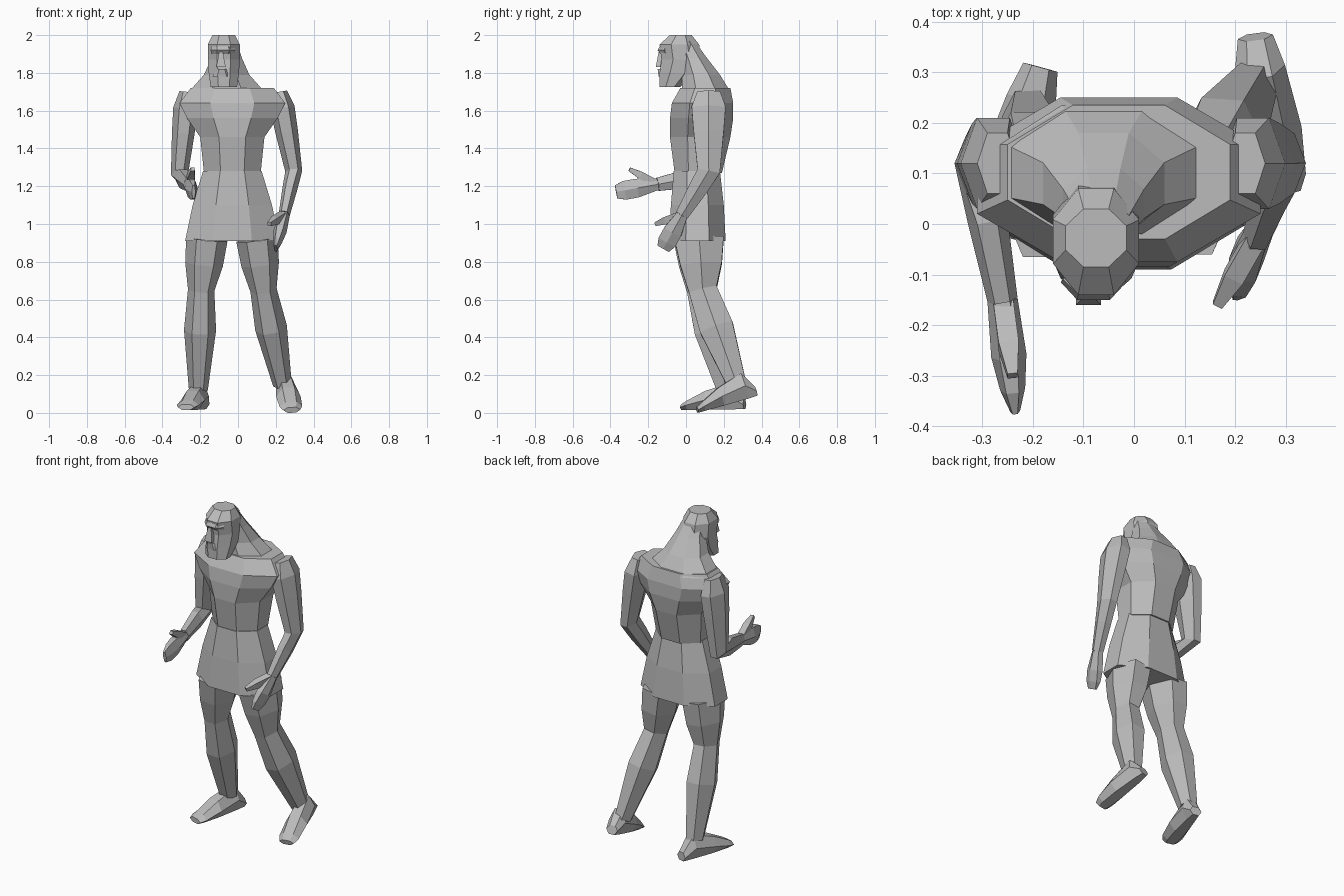
import bpy, bmesh, math
from mathutils import Vector

cube = bpy.data.objects.get("Cube")
if cube:
    bpy.data.objects.remove(cube, do_unlink=True)

grey = bpy.data.materials.new("plain grey")
grey.use_nodes = True
colour = (.5, .5, .5, 1)
grey.diffuse_color = colour
grey.node_tree.nodes["Principled BSDF"].inputs["Base Color"].default_value = colour


def skin(name, rings):
    """Join rings of points into a closed, flat-shaded tube."""
    bm = bmesh.new()
    loops = [[bm.verts.new(point) for point in ring] for ring in rings]
    count = len(loops[0])
    for lower, upper in zip(loops, loops[1:]):
        for i in range(count):
            j = (i + 1) % count
            bm.faces.new((lower[i], lower[j], upper[j], upper[i]))
    bm.faces.new(loops[0])
    bm.faces.new(loops[-1])
    bmesh.ops.recalc_face_normals(bm, faces=bm.faces)
    mesh = bpy.data.meshes.new(name)
    bm.to_mesh(mesh)
    bm.free()
    mesh.materials.append(grey)
    bpy.context.collection.objects.link(bpy.data.objects.new(name, mesh))


def unit_ring(count):
    """Regular polygon with a flat front, fitted to a square."""
    angles = [math.tau * (i + .5) / count for i in range(count)]
    widest = max(math.sin(angle) for angle in angles)
    deepest = max(math.cos(angle) for angle in angles)
    return [(math.sin(angle) / widest, math.cos(angle) / deepest) for angle in angles]


def stack(name, centre, levels, count=8):
    """Loft level rings given as (height, half width, front, back)."""
    rings = []
    for height, half, front, back in levels:
        middle, depth = (front + back) / 2, (back - front) / 2
        rings.append([(centre + u * half, middle + v * depth, height) for u, v in unit_ring(count)])
    skin(name, rings)


def limb(name, joints, profile, count=6, grounded=False):
    """Loft (joint position, half width, half depth) sections along joints."""
    joints = [Vector(joint) for joint in joints]
    points = []
    for position, half, depth in profile:
        start = min(int(position), len(joints) - 2)
        point = joints[start].lerp(joints[start + 1], position - start)
        if grounded:
            point.z += depth
        points.append(point)
    rings = []
    for i, (position, half, depth) in enumerate(profile):
        ahead = points[min(i + 1, len(points) - 1)]
        behind = points[max(i - 1, 0)]
        direction = (ahead - behind).normalized()
        if grounded:
            direction = (joints[-1] - joints[0]).normalized()
        side = Vector((1, 0, 0))
        side = (side - direction * side.dot(direction)).normalized()
        deep = direction.cross(side)
        rings.append([points[i] + side * u * half + deep * v * depth for u, v in unit_ring(count)])
    skin(name, rings)


# Shared cross-sections, so both sides of the body match
arm_shape = [(0, .04, .06), (.2, .065, .09), (.5, .06, .08), (1, .045, .06), (1.4, .04, .05), (2, .03, .035)]
hand_shape = [(0, .03, .03), (.5, .035, .05), (.8, .025, .05), (1, .01, .035)]
thumb_shape = [(0, .02, .02), (.6, .02, .02), (1, .01, .01)]
leg_shape = [(0, .11, .13), (.5, .1, .11), (1, .07, .075), (1.4, .085, .09), (2, .05, .05)]
foot_shape = [(0, .035, .025), (.2, .05, .07), (.6, .065, .05), (.9, .06, .025), (1, .045, .015)]


def arm(side, shoulder, elbow, wrist, fingertip, thumbtip):
    limb(side + "_arm", [shoulder, elbow, wrist], arm_shape)
    limb(side + "_hand", [wrist, fingertip], hand_shape)
    limb(side + "_thumb", [wrist, thumbtip], thumb_shape, count=4)


def leg(side, hip, knee, ankle, heel, toe):
    limb(side + "_leg", [hip, knee, ankle], leg_shape)
    limb(side + "_foot", [heel, toe], foot_shape, grounded=True)


# Body: flared skirt, then chest, shoulders and thick neck
stack("tunic_skirt", -.03, [(.91, .25, -.09, .21), (1.1, .21, -.08, .2), (1.28, .155, -.065, .18)])
stack("torso", -.03, [
    (1.27, .15, -.06, .19),
    (1.46, .17, -.085, .235),
    (1.56, .24, -.085, .25),
    (1.64, .28, -.075, .25),
    (1.72, .22, -.03, .235)])
stack("neck", -.06, [
    (1.7, .2, -.02, .235),
    (1.79, .12, -.02, .18),
    (1.88, .08, -.03, .11),
    (1.97, .05, -.05, .045)])

# Head and face
stack("head", -.075, [
    (1.725, .07, -.14, -.03),
    (1.8, .08, -.14, .05),
    (1.87, .085, -.13, .08),
    (1.95, .085, -.14, .07),
    (2, .06, -.085, .03)])
stack("brow", -.08, [(1.9, .06, -.135, -.08), (1.92, .065, -.15, -.08), (1.94, .06, -.14, -.08)], count=6)
stack("nose", -.09, [(1.83, .025, -.16, -.1), (1.91, .01, -.145, -.1)], count=4)
stack("moustache", -.085, [(1.78, .05, -.145, -.1), (1.82, .03, -.15, -.1)], count=6)

# Right arm reaches forward, left arm hangs
arm("right", shoulder=(-.27, .12, 1.7), elbow=(-.31, .12, 1.26), wrist=(-.26, -.15, 1.21),
    fingertip=(-.235, -.37, 1.17), thumbtip=(-.24, -.3, 1.29))
arm("left", shoulder=(.22, .12, 1.7), elbow=(.295, .12, 1.28), wrist=(.245, -.02, 1.05),
    fingertip=(.2, -.12, .87), thumbtip=(.165, -.16, 1))

# Legs stand with bent knees, left heel raised
leg("right", hip=(-.165, .065, .92), knee=(-.195, .08, .65), ankle=(-.21, .215, .12),
    heel=(-.185, .31, .02), toe=(-.275, -.02, .015))
leg("left", hip=(.1, .07, .92), knee=(.135, .09, .65), ankle=(.235, .27, .15),
    heel=(.24, .37, .09), toe=(.285, .06, 0))
